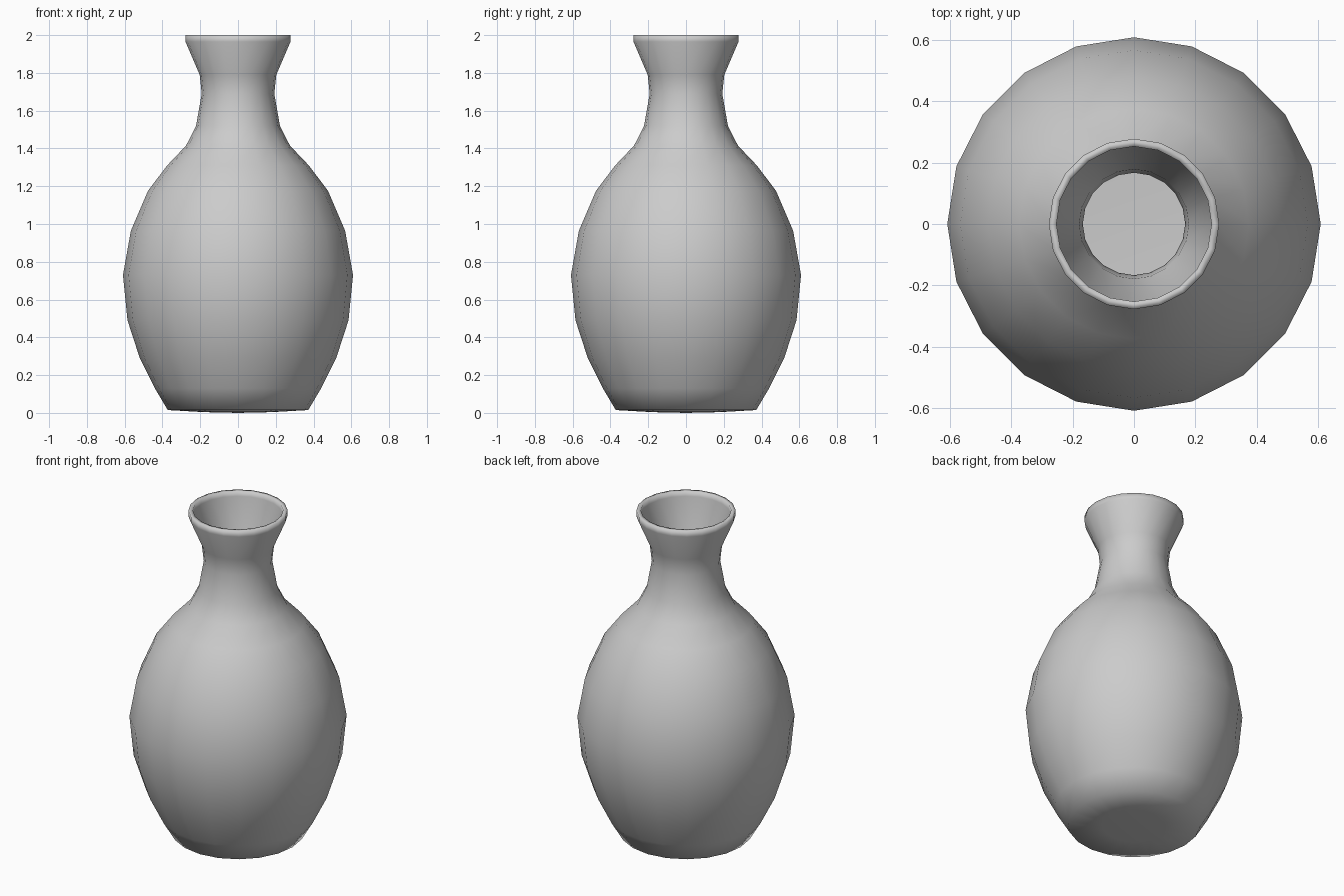
import bpy, bmesh, math

if "Cube" in bpy.data.objects:
    bpy.data.objects.remove(bpy.data.objects["Cube"])

SIDES = 20
# outer profile (radius, height), from bottom edge to lip
PROFILE = [(0.18, 0.004), (0.372, 0.015), (0.44, 0.13), (0.52, 0.29), (0.585, 0.49),
           (0.609, 0.73), (0.567, 0.965), (0.477, 1.175), (0.375, 1.31),
           (0.275, 1.415), (0.222, 1.52), (0.192, 1.69), (0.203, 1.79),
           (0.278, 1.965), (0.278, 2.0)]

bm = bmesh.new()
rings = []
for r, z in PROFILE:
    rings.append([bm.verts.new((r * math.cos(2 * math.pi * i / SIDES),
                                r * math.sin(2 * math.pi * i / SIDES), z))
                  for i in range(SIDES)])

# body wall
for a, b in zip(rings, rings[1:]):
    for i in range(SIDES):
        j = (i + 1) % SIDES
        bm.faces.new((a[i], a[j], b[j], b[i]))

# slightly domed base
centre = bm.verts.new((0, 0, 0))
for i in range(SIDES):
    bm.faces.new((centre, rings[0][(i + 1) % SIDES], rings[0][i]))

for f in bm.faces:
    f.smooth = True
mesh = bpy.data.meshes.new("vase")
bm.to_mesh(mesh)
bm.free()
vase = bpy.data.objects.new("vase", mesh)
bpy.context.collection.objects.link(vase)

# inner wall and lip thickness
wall = vase.modifiers.new("wall", 'SOLIDIFY')
wall.thickness = 0.025
wall.offset = -1
